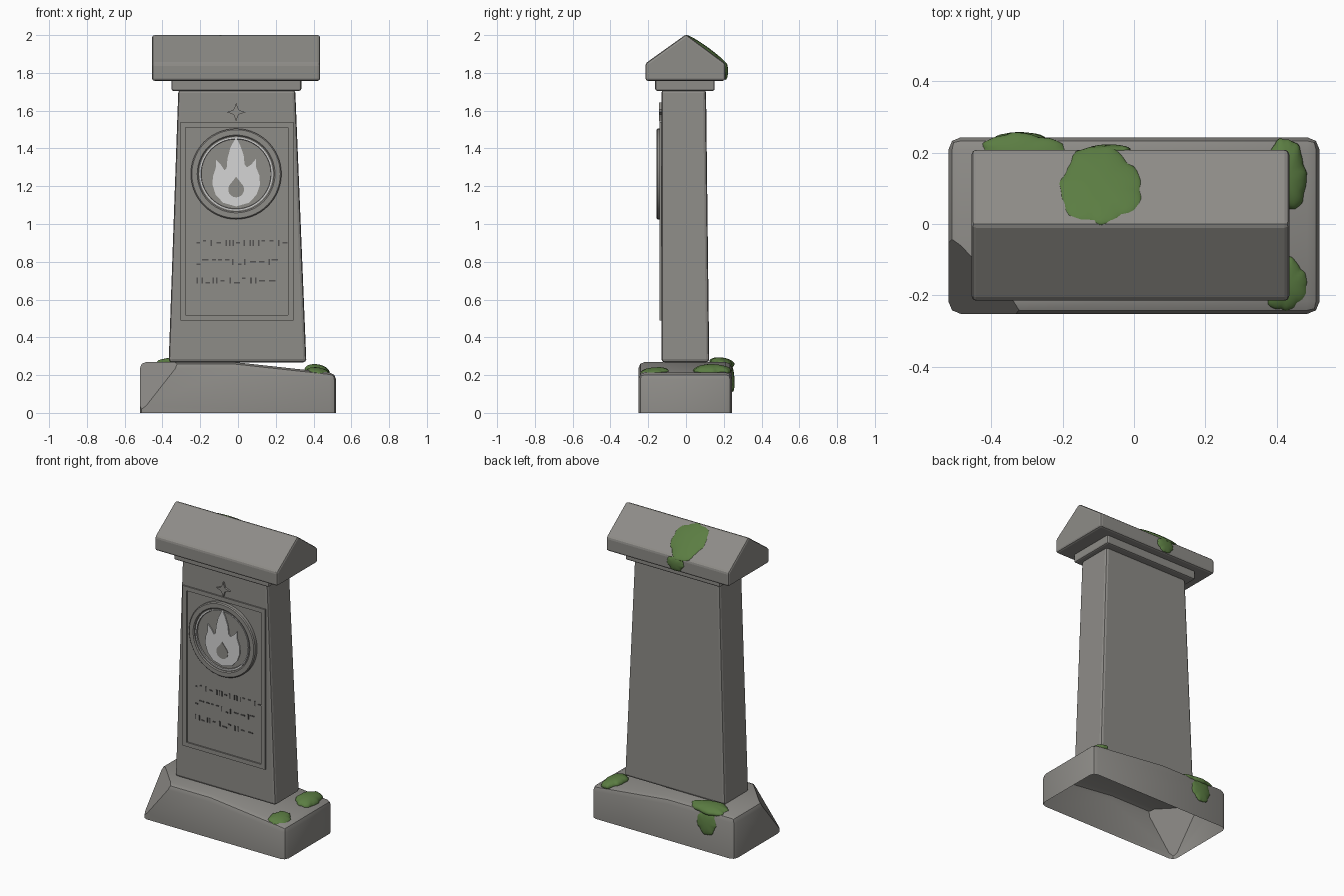
import bpy, bmesh, math, random
from mathutils import Vector, Matrix

cube = bpy.data.objects.get("Cube")
if cube:
    bpy.data.objects.remove(cube, do_unlink=True)
random.seed(4)


def material(name, rgb):
    m = bpy.data.materials.new(name)
    m.use_nodes = True
    m.diffuse_color = (*rgb, 1)
    bsdf = m.node_tree.nodes["Principled BSDF"]
    bsdf.inputs["Base Color"].default_value = (*rgb, 1)
    bsdf.inputs["Roughness"].default_value = 0.9
    return m


STONE = material("grey stone", (0.27, 0.262, 0.245))
PALE = material("pale stone", (0.66, 0.66, 0.66))
DARK = material("dark carving", (0.09, 0.088, 0.084))
MOSS = material("green moss", (0.105, 0.205, 0.055))

FRONT = -0.13          # front plane of the pillar
CX, CZ = -0.01, 1.265  # centre of the medallion


def finish(bm, name, mats, bevel=0, segments=2, smooth=None):
    bmesh.ops.recalc_face_normals(bm, faces=bm.faces)
    mesh = bpy.data.meshes.new(name)
    bm.to_mesh(mesh)
    bm.free()
    for m in mats:
        mesh.materials.append(m)
    if smooth:
        mesh.shade_smooth()
        mesh.set_sharp_from_angle(angle=math.radians(smooth))
    ob = bpy.data.objects.new(name, mesh)
    bpy.context.scene.collection.objects.link(ob)
    if bevel:
        mod = ob.modifiers.new("edge bevel", 'BEVEL')
        mod.width, mod.segments = bevel, segments
    return ob


def extrude(bm, points, offset):
    """Close a loop of points and extrude it by an offset."""
    face = bm.faces.new([bm.verts.new(p) for p in points])
    res = bmesh.ops.extrude_face_region(bm, geom=[face], use_keep_orig=True)
    moved = [v for v in res["geom"] if isinstance(v, bmesh.types.BMVert)]
    bmesh.ops.translate(bm, verts=moved, vec=offset)


def frustum(name, low, high, z0, z1, bevel):
    """Tapered block; low and high are (x0, x1, y0, y1)."""
    bm = bmesh.new()
    for (x0, x1, y0, y1), z in ((low, z0), (high, z1)):
        for x in (x0, x1):
            for y in (y0, y1):
                bm.verts.new((x, y, z))
    bmesh.ops.convex_hull(bm, input=bm.verts[:])
    bmesh.ops.dissolve_limit(bm, angle_limit=0.01, verts=bm.verts[:], edges=bm.edges[:])
    return finish(bm, name, [STONE], bevel)


def plate(name, outline, y, depth, mat, bevel=0):
    """Flat carving on the front, outline relative to the medallion centre."""
    bm = bmesh.new()
    extrude(bm, [(CX + x, y, CZ + z) for x, z in outline], (0, -depth, 0))
    return finish(bm, name, [mat], bevel)


def bars(name, rects, depth, mat):
    """Raised rectangles (x0, x1, z0, z1) on the pillar front."""
    bm = bmesh.new()
    for x0, x1, z0, z1 in rects:
        loop = [(x0, z0), (x1, z0), (x1, z1), (x0, z1)]
        extrude(bm, [(x, FRONT + 0.002, z) for x, z in loop], (0, -depth - 0.002, 0))
    return finish(bm, name, [mat])


# Worn base: sloping top, softened edges, one chipped corner, open underneath
bm = bmesh.new()
profile = [(-0.52, 0), (0.52, 0), (0.52, 0.21), (-0.03, 0.27), (-0.52, 0.27)]
extrude(bm, [(x, -0.252, z) for x, z in profile], (0, 0.495, 0))
bmesh.ops.recalc_face_normals(bm, faces=bm.faces)
edges = [e for e in bm.edges
         if max(v.co.z for v in e.verts) > 0.01 and e.calc_face_angle() > 0.5]
bmesh.ops.bevel(bm, geom=edges, offset=0.035, segments=2, profile=0.5,
                affect='EDGES', clamp_overlap=True)
a, b, c = Vector((-0.5, -0.252, 0.02)), Vector((-0.31, -0.25, 0.265)), Vector((-0.52, -0.04, 0.25))
normal = (b - a).cross(c - a)
if normal.x > 0:
    normal.negate()
cut = bmesh.ops.bisect_plane(bm, geom=bm.verts[:] + bm.edges[:] + bm.faces[:],
                             plane_co=a, plane_no=normal, clear_outer=True)
rim = [e for e in cut["geom_cut"] if isinstance(e, bmesh.types.BMEdge)]
bmesh.ops.holes_fill(bm, edges=rim)
under = [f for f in bm.faces if all(v.co.z < 0.001 for v in f.verts)]
bmesh.ops.delete(bm, geom=under, context='FACES')
finish(bm, "base", [STONE], smooth=35)

# Tapered pillar and the collar under the cap
frustum("pillar", (-0.367, 0.362, FRONT, 0.123), (-0.316, 0.303, FRONT, 0.106), 0.268, 1.71, 0.016)
frustum("collar", (-0.352, 0.335, -0.163, 0.152), (-0.352, 0.335, -0.163, 0.152), 1.705, 1.77, 0.01)

# Gabled cap
bm = bmesh.new()
gable = [(-0.215, 1.758), (0.208, 1.758), (0.208, 1.85), (0, 2.004), (-0.215, 1.85)]
extrude(bm, [(-0.455, y, z) for y, z in gable], (0.89, 0, 0))
finish(bm, "cap", [STONE], 0.013)

# Panel border
L, R, B, T, W = -0.305, 0.293, 0.49, 1.54, 0.028
bars("panel_border", [(L, L + W, B, T), (R - W, R, B, T),
                      (L + W, R - W, B, B + W), (L + W, R - W, T - W, T)], 0.009, STONE)

# Medallion: stepped ring with a pale inner bead, turned around its centre
bm = bmesh.new()
rings = [(0.24, -0.002), (0.24, 0.021), (0.234, 0.027), (0.206, 0.027), (0.2, 0.021),
         (0.2, 0.014), (0.193, 0.014), (0.193, 0.02), (0.186, 0.02), (0.184, 0.011)]
N = 56
loops = []
for r, d in rings:
    loops.append([bm.verts.new((CX + r * math.cos(i * math.tau / N), FRONT - d,
                                CZ + r * math.sin(i * math.tau / N))) for i in range(N)])
for k, (p, q) in enumerate(zip(loops, loops[1:])):
    for i in range(N):
        j = (i + 1) % N
        f = bm.faces.new((p[i], p[j], q[j], q[i]))
        f.material_index = 1 if k == 7 else 0
bm.faces.new(loops[-1])
finish(bm, "medallion", [STONE, PALE], smooth=30)

# Flame with a drop in its heart
flame = [(0, 0.196), (0.022, 0.15), (0.04, 0.1), (0.045, 0.05), (0.058, 0.035),
         (0.08, 0.05), (0.105, 0.08), (0.106, 0.035), (0.124, -0.01), (0.126, -0.06),
         (0.108, -0.11), (0.07, -0.152), (0, -0.172), (-0.07, -0.152), (-0.108, -0.11),
         (-0.126, -0.055), (-0.122, -0.01), (-0.108, 0.03), (-0.106, 0.075), (-0.082, 0.05),
         (-0.062, 0.02), (-0.05, 0.03), (-0.046, 0.08), (-0.03, 0.14)]
plate("flame", flame, FRONT - 0.009, 0.009, PALE)
drop = [(0, -0.015)]
for i in range(13):
    t = math.radians(30 - i * 20)
    drop.append((0.042 * math.cos(t), -0.082 + 0.042 * math.sin(t)))
plate("flame_heart", drop, FRONT - 0.017, 0.004, STONE)

# Four-pointed star above the panel
star = []
for i in range(16):
    r = (0.05, 0.028, 0.019, 0.028)[i % 4]
    t = i * math.tau / 16 + (0.12 if i % 4 == 3 else -0.12 if i % 4 == 1 else 0)
    star.append((r * math.cos(t), 0.327 + r * math.sin(t)))
plate("star", star, FRONT + 0.002, 0.014, STONE)

# Three rows of small carved ticks
ticks = []
for row, z in enumerate((0.9, 0.8, 0.7)):
    x = -0.22
    while x < (0.24, 0.19, 0.21)[row]:
        if random.random() < 0.5:
            w = random.uniform(0.016, 0.034)
            zz = z + random.choice((-0.012, 0, 0.012))
            ticks.append((x, x + w, zz - 0.004, zz + 0.004))
        else:
            w = 0.008
            ticks.append((x, x + w, z - 0.016, z + 0.016))
        x += w + random.uniform(0.008, 0.026)
bars("carved_ticks", ticks, 0.003, DARK)


# Moss cushions: flattened, slightly ragged domes
def moss(name, centre, size, tilt_x=0, tilt_y=0):
    bm = bmesh.new()
    bmesh.ops.create_icosphere(bm, subdivisions=4, radius=1)
    p = random.uniform(0, 6)
    for v in bm.verts:
        t = math.atan2(v.co.y, v.co.x)
        k = 1 + 0.06 * math.sin(3 * t + p) + 0.04 * math.sin(7 * t + 2 * p) + 0.02 * math.sin(15 * t)
        v.co.x *= k
        v.co.y *= k
    rot = Matrix.Rotation(math.radians(tilt_y), 4, 'Y') @ Matrix.Rotation(math.radians(tilt_x), 4, 'X')
    bm.transform(Matrix.Translation(centre) @ rot @ Matrix.Diagonal((*size, 1)))
    return finish(bm, name, [MOSS], smooth=60)


moss("cap_moss", (-0.095, 0.105, 1.922), (0.115, 0.135, 0.017), -36)
moss("cap_moss_drip", (-0.07, 0.208, 1.81), (0.06, 0.045, 0.015), -90)
moss("base_moss_back", (-0.31, 0.19, 0.265), (0.125, 0.065, 0.028), -8)
moss("base_moss_drip", (-0.32, 0.24, 0.19), (0.07, 0.075, 0.016), -85)
moss("base_moss_left_back", (0.42, 0.135, 0.222), (0.065, 0.1, 0.035), 0, 10)
moss("base_moss_left_front", (0.425, -0.17, 0.215), (0.062, 0.075, 0.024), 6, 10)
